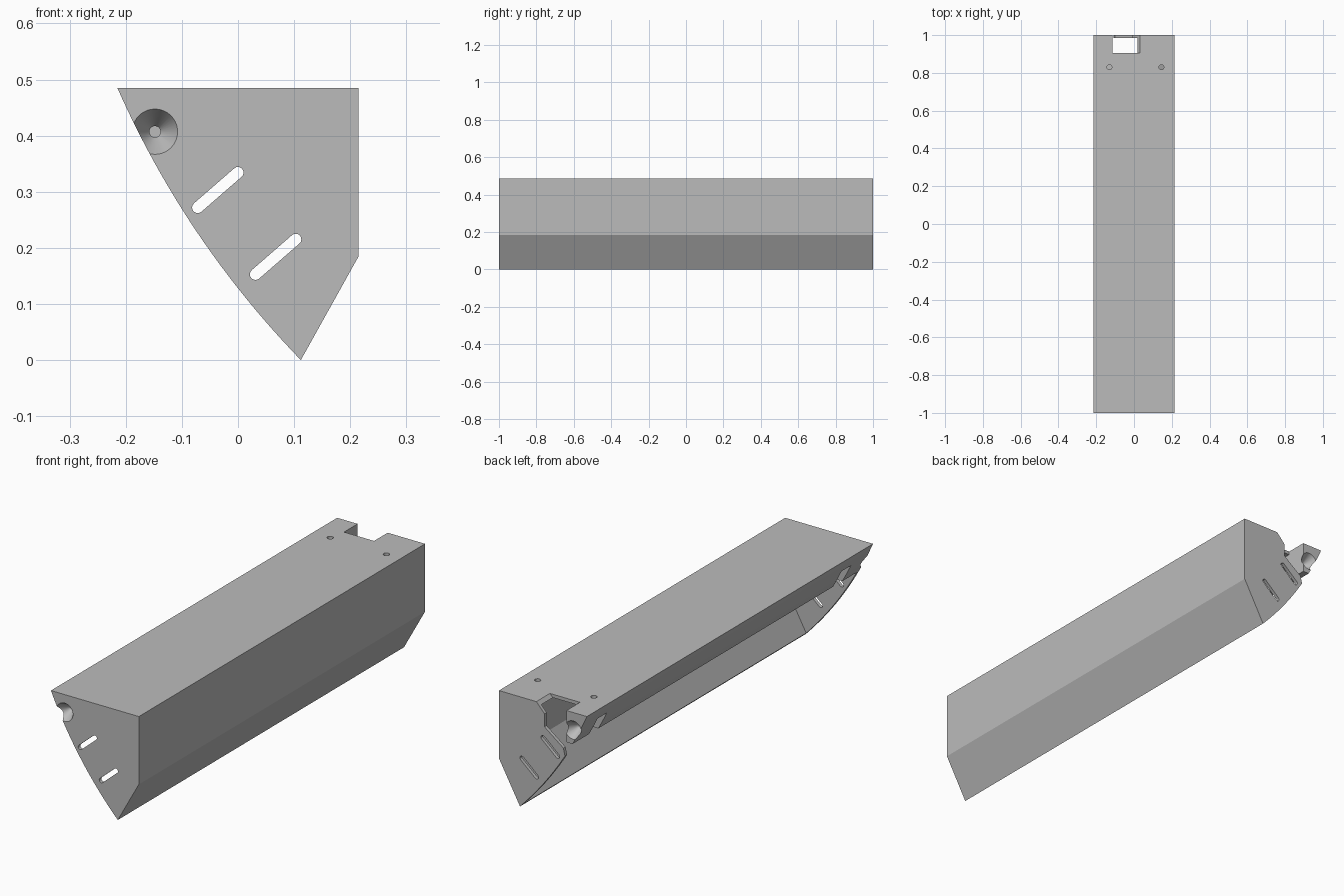
import bpy, bmesh, math
from mathutils import Matrix

if "Cube" in bpy.data.objects:
    bpy.data.objects.remove(bpy.data.objects["Cube"])

grey = bpy.data.materials.new("plain grey")
grey.use_nodes = True
colour = (0.5, 0.5, 0.5, 1)
grey.diffuse_color = colour
grey.node_tree.nodes["Principled BSDF"].inputs["Base Color"].default_value = colour


def finish(name, bm):
    bmesh.ops.recalc_face_normals(bm, faces=bm.faces)
    mesh = bpy.data.meshes.new(name)
    bm.to_mesh(mesh)
    bm.free()
    mesh.materials.append(grey)
    obj = bpy.data.objects.new(name, mesh)
    bpy.context.collection.objects.link(obj)
    return obj


def prism(name, profile, y0, y1):
    """Extrude an x-z profile along y."""
    bm = bmesh.new()
    face = bm.faces.new([bm.verts.new((x, y0, z)) for x, z in profile])
    new = bmesh.ops.extrude_face_region(bm, geom=[face])["geom"]
    verts = [v for v in new if isinstance(v, bmesh.types.BMVert)]
    bmesh.ops.translate(bm, verts=verts, vec=(0, y1 - y0, 0))
    return finish(name, bm)


def cone(name, r1, r2, depth, centre, rotation=None):
    """Cone or cylinder; r1 is at the low end of its axis."""
    bm = bmesh.new()
    matrix = Matrix.Translation(centre)
    if rotation:
        matrix = matrix @ rotation
    bmesh.ops.create_cone(bm, cap_ends=True, segments=40, radius1=r1,
                          radius2=r2, depth=depth, matrix=matrix)
    return finish(name, bm)


def box(x0, x1, z0, z1):
    return [(x0, z0), (x1, z0), (x1, z1), (x0, z1)]


def slot(cx, cz, length, radius, angle):
    """Rounded slot outline."""
    points = []
    for end in (1, -1):
        for i in range(9):
            a = angle + math.pi * (i / 8 - 0.5 + (end < 0))
            points.append((cx + end * length / 2 * math.cos(angle) + radius * math.cos(a),
                           cz + end * length / 2 * math.sin(angle) + radius * math.sin(a)))
    return points


# Outer housing: flat top and wall, sloped floor, bowed open side
top, tip = (-0.215, 0.485), (0.112, 0.0)
bow = []
for i in range(25):
    t = i / 24
    bulge = 4 * 0.026 * t * (1 - t)
    bow.append((top[0] + (tip[0] - top[0]) * t - 0.83 * bulge,
                top[1] + (tip[1] - top[1]) * t - 0.56 * bulge))
housing = prism("housing", bow + [(0.215, 0.185), (0.215, 0.485)], -1, 1)

cutters = []
# Cavity, leaving thin walls, end plates and a mounting rail along the top edge
cavity = [(-0.115, 0.47), (0.2, 0.47), (0.2, 0.188), (0.08, -0.028),
          (-0.3, -0.028), (-0.3, 0.345), (-0.115, 0.345)]
cutters.append(prism("cavity_cutter", cavity, -0.985, 0.985))

# Cable notch at the back
notch = [(0.032, 0.5), (0.032, 0.485), (-0.008, 0.442), (-0.008, 0.384),
         (-0.1, 0.315), (-0.115, 0.25), (-0.3, 0.25), (-0.3, 0.345),
         (-0.115, 0.345), (-0.115, 0.5)]
cutters.append(prism("notch_cutter", notch, 0.905, 1.05))

# Adjustment slots through both end plates
for cx, cz in ((-0.036, 0.303), (0.067, 0.184)):
    cutters.append(prism("slot_cutter", slot(cx, cz, 0.095, 0.01, math.radians(41)), -1.1, 1.1))

# Countersunk screw holes, nut pockets and top holes
for side in (-1, 1):
    turn = Matrix.Rotation(math.radians(90 * side), 4, "X")
    cutters.append(cone("countersink_cutter", 0.041, 0.01, 0.05,
                        (-0.148, side * 0.976, 0.407), turn))
    cutters.append(cone("screw_hole_cutter", 0.01, 0.01, 0.12,
                        (-0.148, side * 0.91, 0.407), turn))
    ys = sorted((side * 0.82, side * 0.885))
    cutters.append(prism("pocket_cutter", box(-0.3, -0.1, 0.3, 0.425), *ys))
for x in (-0.13, 0.145):
    cutters.append(cone("top_hole_cutter", 0.013, 0.013, 0.08, (x, 0.83, 0.485)))
    if x < 0:
        cutters[-1].scale.z = 1.0

for cutter in cutters:
    cutter.hide_render = True
    cutter.hide_set(True)
    cutter.display_type = "WIRE"
    mod = housing.modifiers.new(cutter.name, "BOOLEAN")
    mod.operation = "DIFFERENCE"
    mod.solver = "EXACT"
    mod.object = cutter

# Bake the cuts and remove the helpers
bpy.context.view_layer.update()
graph = bpy.context.evaluated_depsgraph_get()
baked = bpy.data.meshes.new_from_object(housing.evaluated_get(graph))
housing.modifiers.clear()
housing.data = baked
for cutter in cutters:
    bpy.data.objects.remove(cutter)

bpy.ops.object.select_all(action="DESELECT")
housing.select_set(True)
bpy.context.view_layer.objects.active = housing
bpy.ops.object.shade_smooth_by_angle(angle=math.radians(25))
